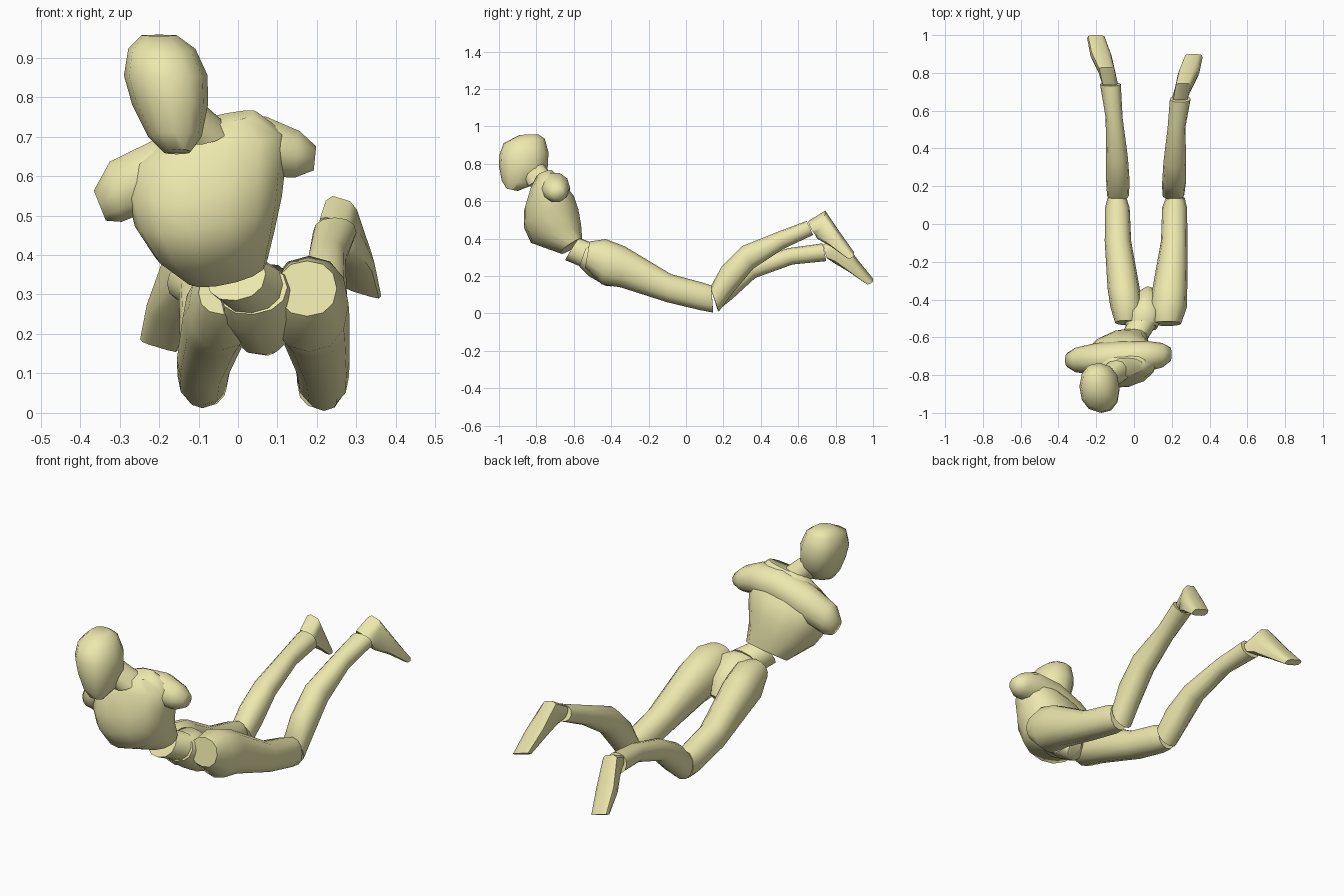
import bpy, bmesh, math
from mathutils import Vector

skin = bpy.data.materials.new("pale_yellow")
skin.diffuse_color = (0.85, 0.81, 0.42, 1)


def loft(name, rows, right=(1, 0, 0), n=12, box=0.9):
    """Each row: x centre, half width, then the (y, z) of both profile edges."""
    right = Vector(right)
    bm = bmesh.new()
    rings = []
    for x, w, (ya, za), (yb, zb) in rows:
        c = Vector((x, (ya + yb) / 2, (za + zb) / 2))
        f = Vector((0, (ya - yb) / 2, (za - zb) / 2))
        ring = []
        for i in range(n):
            a = 2 * math.pi * i / n
            u, v = (math.copysign(abs(t) ** box, t) for t in (math.cos(a), math.sin(a)))
            ring.append(bm.verts.new(c + right * w * u + f * v))
        rings.append(ring)
    for r, s in zip(rings, rings[1:]):
        for i in range(n):
            j = (i + 1) % n
            bm.faces.new((r[i], r[j], s[j], s[i]))
    bm.faces.new(rings[0])
    bm.faces.new(rings[-1])
    bmesh.ops.recalc_face_normals(bm, faces=bm.faces)
    me = bpy.data.meshes.new(name)
    bm.to_mesh(me)
    bm.free()
    ob = bpy.data.objects.new(name, me)
    bpy.context.collection.objects.link(ob)
    me.materials.append(skin)
    bpy.ops.object.select_all(action='DESELECT')
    ob.select_set(True)
    bpy.context.view_layer.objects.active = ob
    bpy.ops.object.shade_smooth_by_angle(angle=math.radians(50))
    return ob


# Head and neck
loft("head", [
    (-.155, .035, (-.96, .668), (-.90, .655)),
    (-.160, .068, (-.985, .71), (-.81, .69)),
    (-.172, .096, (-1.0, .79), (-.74, .77)),
    (-.183, .106, (-.997, .85), (-.735, .86)),
    (-.193, .085, (-.975, .91), (-.755, .935)),
    (-.200, .045, (-.89, .955), (-.79, .958))], right=(1, -.05, 0))
loft("neck", [
    (-.09, .065, (-.84, .68), (-.72, .74)),
    (-.15, .060, (-.88, .73), (-.76, .80))], right=(1, 0, .15))

# Torso leaning forward, tilted to one side
loft("torso", [
    (-.03, .105, (-.67, .325), (-.555, .395)),
    (-.06, .155, (-.83, .385), (-.56, .47)),
    (-.075, .19, (-.868, .47), (-.575, .55)),
    (-.08, .205, (-.866, .56), (-.60, .62)),
    (-.07, .195, (-.835, .66), (-.65, .68)),
    (-.05, .100, (-.80, .73), (-.71, .755))], right=(.98, .05, .2), n=14)


# Shoulder line ending in two short arm stubs
def shoulder(name, pts):
    bm = bmesh.new()
    rings = []
    for x, y, z, ry, rz, lean in pts:
        rings.append([bm.verts.new((x + lean * rz * math.sin(a), y + ry * math.cos(a),
                                    z + rz * math.sin(a)))
                      for a in (math.tau * i / 10 for i in range(10))])
    for r, s in zip(rings, rings[1:]):
        for i in range(10):
            bm.faces.new((r[i], r[i - 1], s[i - 1], s[i]))
    bm.faces.new(rings[0])
    bm.faces.new(rings[-1])
    bmesh.ops.recalc_face_normals(bm, faces=bm.faces)
    for f in bm.faces:
        f.smooth = True
    me = bpy.data.meshes.new(name)
    bm.to_mesh(me)
    bm.free()
    me.materials.append(skin)
    bpy.context.collection.objects.link(bpy.data.objects.new(name, me))


shoulder("shoulders", [
    (-.350, -.72, .525, .040, .040, -.4),
    (-.310, -.72, .56, .065, .080, -.2),
    (-.200, -.715, .61, .085, .092, 0),
    (-.060, -.71, .66, .09, .090, 0),
    (.070, -.70, .675, .08, .080, 0),
    (.150, -.695, .655, .065, .062, .1),
    (.195, -.69, .645, .035, .032, .1)])

# Waist and pelvis
loft("waist", [
    (-.005, .075, (-.645, .285), (-.57, .405)),
    (.04, .080, (-.56, .25), (-.51, .38))], right=(1, 0, .1))
loft("pelvis", [
    (.04, .085, (-.57, .25), (-.525, .37)),
    (.05, .098, (-.52, .20), (-.45, .38)),
    (.065, .075, (-.43, .148), (-.36, .29)),
    (.075, .030, (-.40, .145), (-.33, .21))], right=(1, 0, .1))

# Thighs: shared idea, each side with its own path
loft("thigh_left", [
    (-.04, .060, (-.51, .36), (-.535, .25)),
    (-.04, .085, (-.43, .375), (-.45, .16)),
    (-.055, .085, (-.33, .345), (-.35, .14)),
    (-.085, .070, (-.08, .205), (-.10, .065)),
    (-.088, .065, (.09, .165), (.08, .02)),
    (-.09, .050, (.135, .15), (.145, .012))])
loft("thigh_right", [
    (.175, .075, (-.515, .385), (-.54, .245)),
    (.18, .100, (-.43, .398), (-.45, .155)),
    (.19, .092, (-.33, .36), (-.35, .14)),
    (.213, .070, (-.08, .21), (-.10, .06)),
    (.215, .066, (.09, .165), (.08, .017)),
    (.218, .050, (.135, .15), (.145, .005))])

# Raised shins
loft("shin_left", [
    (-.085, .058, (.13, .14), (.17, .015)),
    (-.085, .062, (.20, .215), (.25, .08)),
    (-.090, .058, (.33, .285), (.37, .19)),
    (-.105, .045, (.55, .350), (.57, .262)),
    (-.125, .055, (.73, .375), (.75, .28))])
loft("shin_right", [
    (.208, .058, (.13, .14), (.175, .01)),
    (.212, .063, (.19, .25), (.25, .11)),
    (.216, .060, (.30, .36), (.36, .24)),
    (.225, .047, (.50, .44), (.52, .345)),
    (.245, .055, (.645, .495), (.68, .42))])

# Boxy feet, toes pointing down and back
loft("foot_left", [
    (-.128, .042, (.735, .365), (.755, .30)),
    (-.145, .045, (.83, .41), (.79, .275)),
    (-.175, .056, (.915, .285), (.87, .23)),
    (-.200, .048, (1.0, .18), (.965, .165))], right=(1, 0, -.3), n=10, box=.6)
loft("foot_right", [
    (.245, .042, (.655, .49), (.69, .43)),
    (.262, .045, (.745, .545), (.70, .405)),
    (.290, .056, (.825, .425), (.775, .365)),
    (.315, .048, (.90, .32), (.865, .30))], right=(1, 0, -.3), n=10, box=.6)
